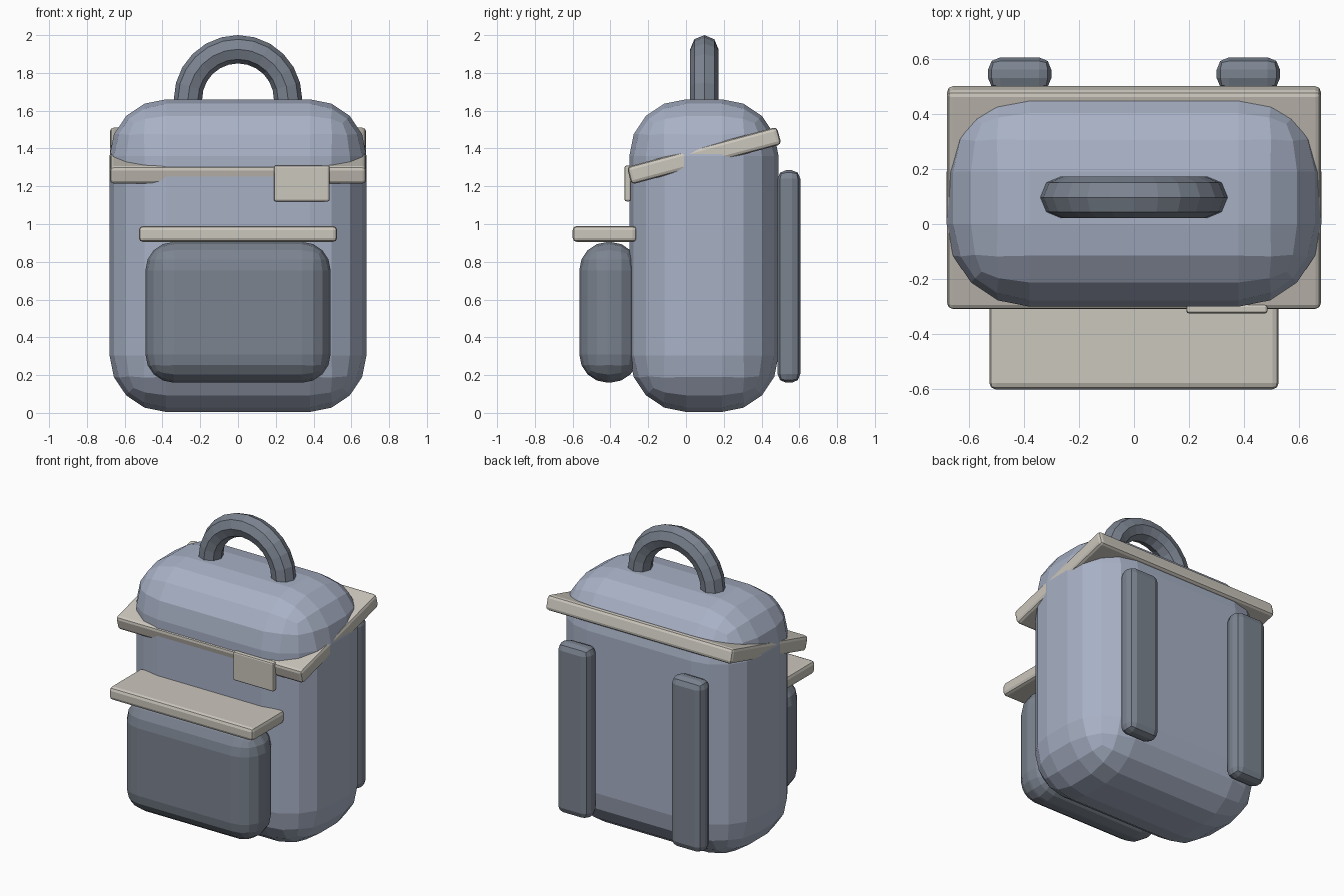
import bpy
import math
from mathutils import Vector

cube = bpy.data.objects.get("Cube")
if cube:
    bpy.data.objects.remove(cube, do_unlink=True)


def material(name, rgb):
    mat = bpy.data.materials.new(name)
    mat.use_nodes = True
    colour = (*rgb, 1.0)
    mat.diffuse_color = colour
    mat.node_tree.nodes["Principled BSDF"].inputs["Base Color"].default_value = colour
    return mat


canvas = material("pale blue grey canvas", (0.39, 0.44, 0.56))
dark = material("dark slate fabric", (0.20, 0.23, 0.28))
trim = material("warm beige trim", (0.60, 0.57, 0.51))


def rounded_box(name, low, high, mat, bevel, segments, tilt=0.0):
    """Box between two corners with rounded edges, tilted about x."""
    low, high = Vector(low), Vector(high)
    bpy.ops.mesh.primitive_cube_add(size=1, location=(low + high) / 2)
    obj = bpy.context.object
    obj.name = name
    obj.scale = high - low
    bpy.ops.object.transform_apply(location=False, rotation=False, scale=True)
    obj.rotation_euler.x = tilt
    obj.data.materials.append(mat)
    mod = obj.modifiers.new("rounded edges", "BEVEL")
    mod.width = bevel
    mod.segments = segments
    mod.limit_method = "NONE"
    return obj


# Main bag
rounded_box("body", (-0.68, -0.30, 0.005), (0.68, 0.49, 1.66), canvas, 0.30, 4)

# Tilted lid band and its clasp
rounded_box("lid_band", (-0.678, -0.315, 1.314), (0.678, 0.507, 1.41),
            trim, 0.02, 2, math.radians(15))
rounded_box("clasp", (0.19, -0.325, 1.12), (0.485, -0.292, 1.31), trim, 0.01, 2)

# Front pocket with its flap
rounded_box("front_pocket", (-0.49, -0.565, 0.16), (0.49, -0.25, 0.905), dark, 0.15, 4)
rounded_box("pocket_flap", (-0.525, -0.60, 0.905), (0.525, -0.26, 0.99), trim, 0.022, 2)

# Shoulder straps on the back
for side, x in (("left", 0.415), ("right", -0.415)):
    rounded_box(side + "_strap", (x - 0.115, 0.485, 0.16), (x + 0.115, 0.605, 1.285),
                dark, 0.045, 2)

# Carrying handle, its lower half sunk in the bag
bpy.ops.mesh.primitive_torus_add(
    major_segments=24, minor_segments=8, major_radius=0.265, minor_radius=0.075,
    location=(0, 0.097, 1.66), rotation=(math.pi / 2, 0, 0))
handle = bpy.context.object
handle.name = "handle"
handle.data.materials.append(dark)
for poly in handle.data.polygons:
    poly.use_smooth = False
